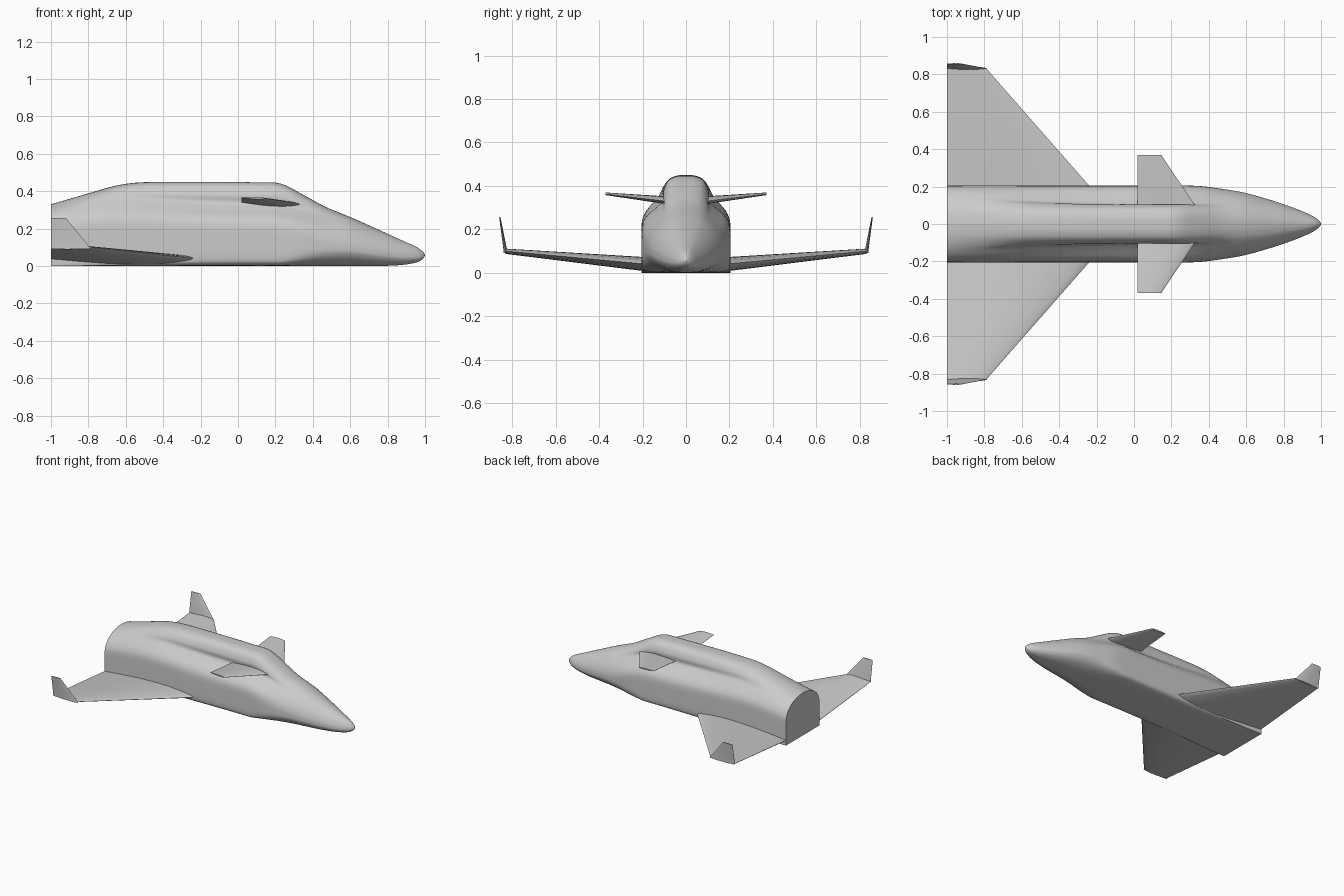
import bpy, bmesh, math

if "Cube" in bpy.data.objects:
    bpy.data.objects.remove(bpy.data.objects["Cube"])

grey = bpy.data.materials.new("hull_grey")
grey.diffuse_color = (0.6, 0.6, 0.6, 1)
grey.use_nodes = True
grey.node_tree.nodes["Principled BSDF"].inputs["Base Color"].default_value = grey.diffuse_color


def smooth_path(pts, steps):
    """Catmull-Rom through tuples of any length."""
    out = []
    for i in range(len(pts) - 1):
        a, b = pts[max(i - 1, 0)], pts[i]
        c, d = pts[i + 1], pts[min(i + 2, len(pts) - 1)]
        for s in range(steps):
            t = s / steps
            out.append(tuple(
                0.5 * (2 * q + (r - p) * t + (2 * p - 5 * q + 4 * r - u) * t * t
                       + (3 * q - p - 3 * r + u) * t ** 3)
                for p, q, r, u in zip(a, b, c, d)))
    out.append(tuple(pts[-1]))
    return out


def loft(name, rings):
    """Skin a list of closed rings and cap both ends."""
    bm = bmesh.new()
    rows = [[bm.verts.new(p) for p in ring] for ring in rings]
    n = len(rows[0])
    for a, b in zip(rows, rows[1:]):
        for i in range(n):
            j = (i + 1) % n
            bm.faces.new((a[i], a[j], b[j], b[i]))
    bm.faces.new(rows[0])
    bm.faces.new(rows[-1])
    bmesh.ops.recalc_face_normals(bm, faces=bm.faces)
    mesh = bpy.data.meshes.new(name)
    bm.to_mesh(mesh)
    bm.free()
    mesh.materials.append(grey)
    mesh.shade_smooth()
    mesh.set_sharp_from_angle(angle=math.radians(35))
    obj = bpy.data.objects.new(name, mesh)
    bpy.context.collection.objects.link(obj)
    return obj


# Fuselage half sections, bottom to top, as fractions of width and height
TAIL = [(0, 0), (.5, 0), (1, 0), (1, .2), (1, .55), (.96, .68), (.86, .79),
        (.72, .87), (.55, .93), (.36, .97), (.18, .99), (0, 1)]
CABIN = [(0, 0), (.5, 0), (.9, .02), (1, .12), (1, .44), (.9, .57), (.66, .67),
         (.5, .75), (.51, .84), (.4, .95), (.2, .995), (0, 1)]
NOSE = [(0, 0), (.4, .01), (.8, .12), (1, .3), (.98, .48), (.88, .64), (.74, .77),
        (.58, .87), (.42, .94), (.27, .975), (.13, .995), (0, 1)]
SHAPES = [TAIL, CABIN, NOSE, NOSE]

# Stations: x, half width, bottom, top, section blend
STATIONS = [(-1, .205, 0, .33, 0), (-.8, .205, 0, .388, .2), (-.65, .205, 0, .43, .45),
            (-.5, .205, 0, .448, .65), (-.2, .205, 0, .45, .9), (.1, .205, 0, .447, 1),
            (.23, .205, 0, .44, 1), (.35, .203, 0, .38, 1.35), (.47, .188, 0, .315, 1.75),
            (.6, .165, 0, .262, 2), (.75, .122, 0, .195, 2), (.87, .08, .005, .14, 2),
            (.95, .045, .018, .104, 2), (.985, .022, .035, .08, 2), (1, .003, .056, .061, 2)]


def section(x, w, bottom, top, k):
    k = min(max(k, 0), 2)
    i = int(k)
    f = k - i
    half = [(a[0] * (1 - f) + b[0] * f, a[1] * (1 - f) + b[1] * f)
            for a, b in zip(SHAPES[i], SHAPES[i + 1])]
    half = [(min(max(y, 0), 1), min(max(z, 0), 1)) for y, z in smooth_path(half, 4)]
    right = [(x, -y * w, max(bottom, 0) + z * (top - max(bottom, 0))) for y, z in half]
    left = [(px, -py, pz) for px, py, pz in reversed(right[1:-1])]
    return right + left


loft("fuselage", [section(*s) for s in smooth_path(STATIONS, 4)])


# Flying surfaces: aerofoil rings from leading edge over the top and back below
UPPER = [(0, 0), (.02, .22), (.06, .42), (.14, .68), (.26, .92), (.4, 1), (.6, .85),
         (.8, .5), (1, .06)]


def foil(lead, trail, y, z_lead, z_trail, thick, lean=None):
    """Ring spanning lead..trail; lean gives a vertical fin with thickness along y."""
    ring = []
    outline = UPPER + [(c, -h) for c, h in reversed(UPPER[1:])]
    for c, h in outline:
        x = lead + (trail - lead) * c
        z = z_lead + (z_trail - z_lead) * c
        off = h * thick / 2
        ring.append((x, y + off, z) if lean else (x, y, z + off))
    return ring


def pair(name, rings):
    for side, sign in (("left", 1), ("right", -1)):
        loft(side + "_" + name, [[(x, sign * y, z) for x, y, z in r] for r in rings])


# Main delta wings
pair("wing", [foil(-.19, -1, .15, .038, .035, .066),
              foil(-.24, -1, .205, .042, .04, .064),
              foil(-.79, -1, .832, .1, .098, .024)])
# Upturned wing tips
pair("winglet", [foil(-.785, -1, .832, .092, .092, .018, True),
                 foil(-.8, -1, .833, .11, .11, .016, True),
                 foil(-.92, -1, .857, .256, .256, .006, True)])
# Small foreplanes beside the cabin
pair("canard", [foil(.36, .02, .07, .325, .338, .036),
                foil(.32, .02, .11, .332, .342, .034),
                foil(.145, .02, .37, .362, .366, .012)])
